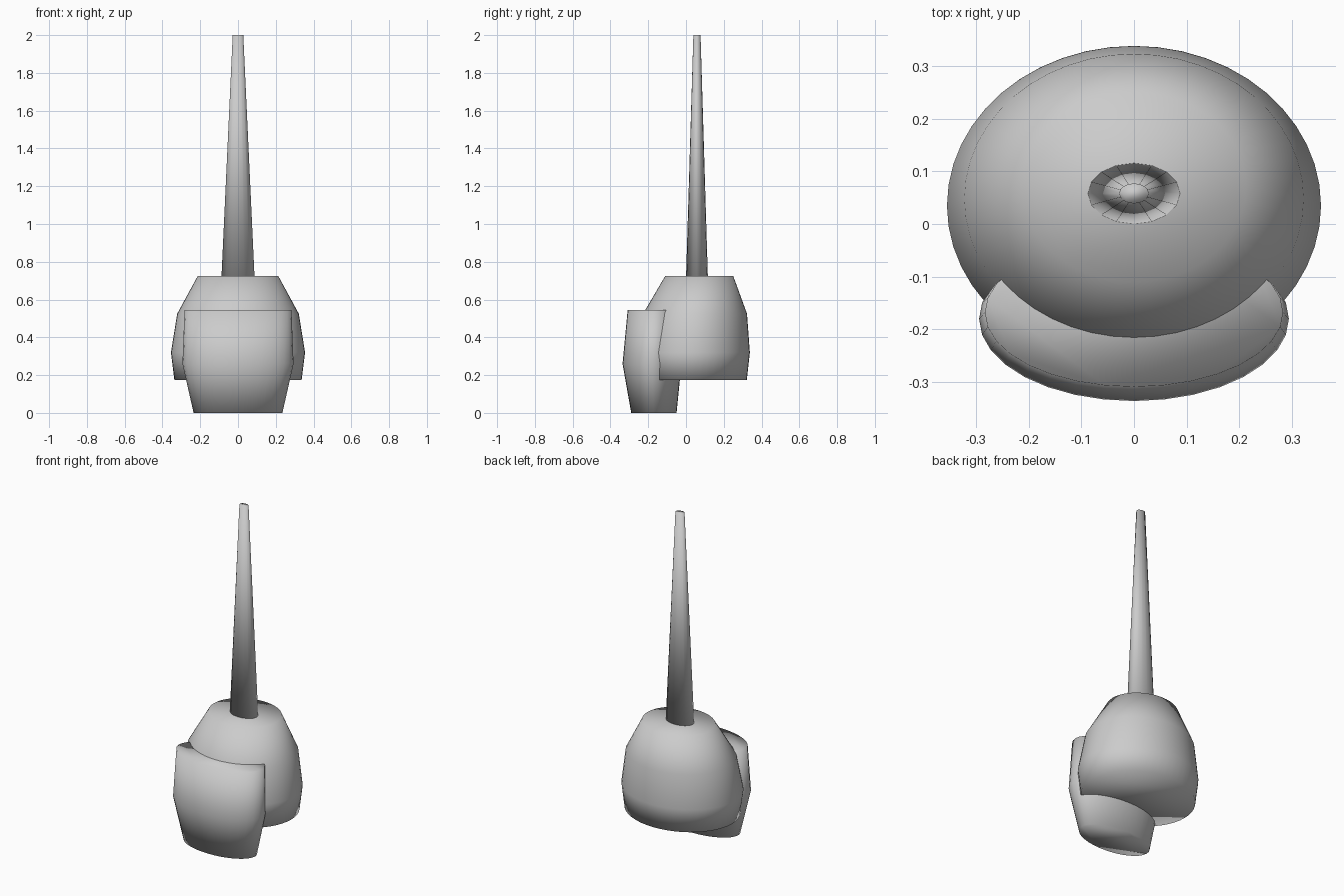
import bpy, bmesh, math

if "Cube" in bpy.data.objects:
    bpy.data.objects.remove(bpy.data.objects["Cube"])

grey = bpy.data.materials.new("light grey")
grey.diffuse_color = (0.6, 0.6, 0.6, 1)
grey.use_nodes = True
grey.node_tree.nodes["Principled BSDF"].inputs["Base Color"].default_value = grey.diffuse_color


def loft(name, sides, rings):
    """Skin elliptical rings given as (z, centre_y, radius_x, radius_y), with flat caps."""
    bm = bmesh.new()
    loops = []
    for z, cy, rx, ry in rings:
        loops.append([bm.verts.new((rx * math.cos(a), cy + ry * math.sin(a), z))
                      for a in (2 * math.pi * i / sides for i in range(sides))])
    for lo, hi in zip(loops, loops[1:]):
        for i in range(sides):
            j = (i + 1) % sides
            bm.faces.new((lo[i], lo[j], hi[j], hi[i]))
    bm.faces.new(loops[0][::-1])
    bm.faces.new(loops[-1])
    for f in bm.faces:
        f.smooth = True
    mesh = bpy.data.meshes.new(name)
    bm.to_mesh(mesh)
    bm.free()
    mesh.materials.append(grey)
    obj = bpy.data.objects.new(name, mesh)
    bpy.context.collection.objects.link(obj)
    return obj


# Main rounded housing
loft("body", 48, [(0.175, 0.035, 0.337, 0.287),
                  (0.32, 0.035, 0.355, 0.303),
                  (0.525, 0.048, 0.322, 0.275),
                  (0.725, 0.07, 0.213, 0.18)])

# Lower oval pod sunk into the front of the housing
loft("front_pod", 32, [(0.0, -0.17, 0.235, 0.12),
                       (0.26, -0.18, 0.294, 0.156),
                       (0.545, -0.168, 0.283, 0.141)])

# Tall tapering mast
loft("mast", 16, [(0.71, 0.058, 0.088, 0.058),
                  (2.0, 0.058, 0.028, 0.019)])
